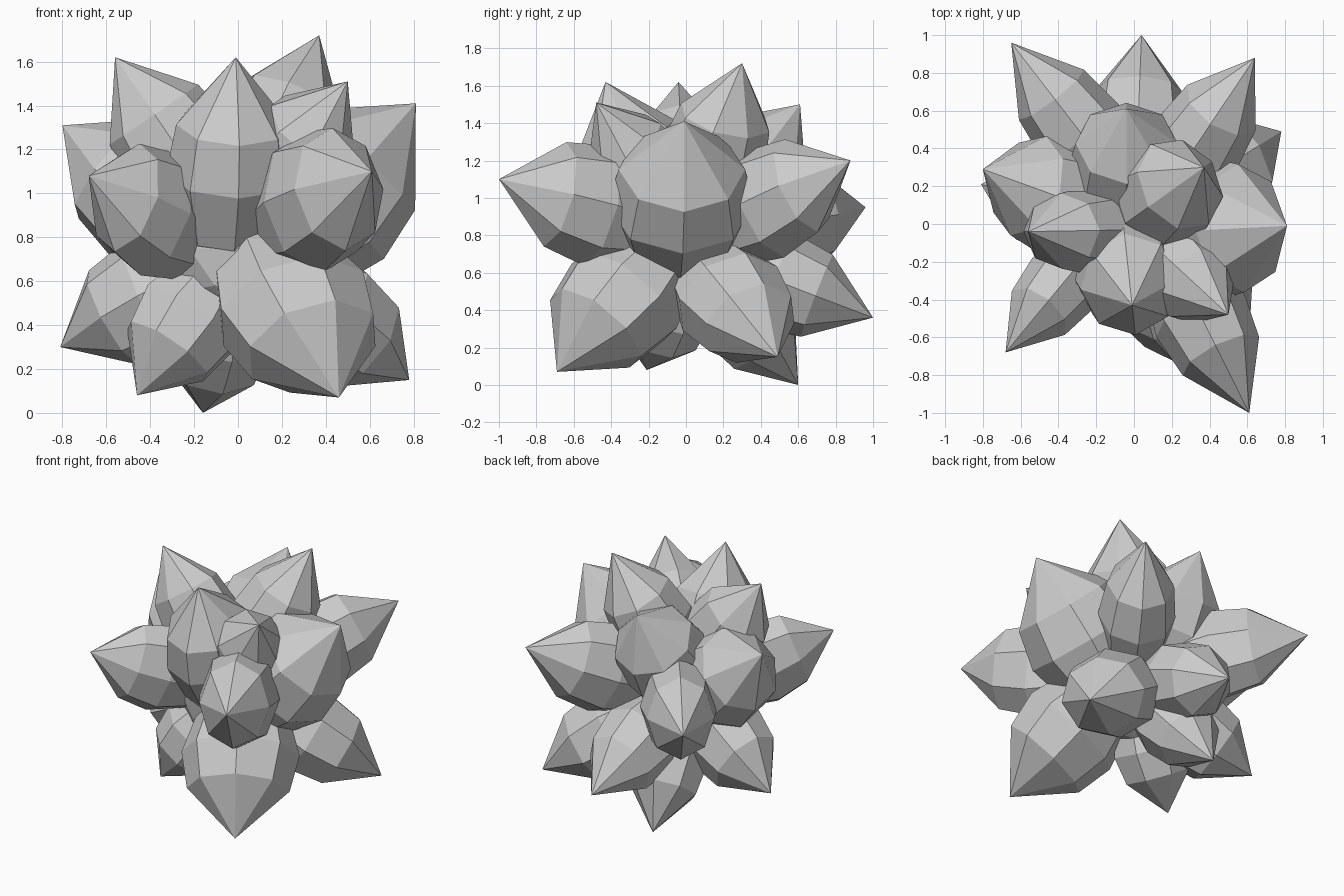
import bpy, bmesh, math
from mathutils import Vector

if "Cube" in bpy.data.objects:
    bpy.data.objects.remove(bpy.data.objects["Cube"])

CORE_Z = 0.75
SIDES = 8
# lathe profile of one crystal: (fraction of length, fraction of radius)
PROFILE = [(0.0, 0.35), (0.22, 0.76), (0.48, 1.0), (0.70, 0.87)]


def crystal(name, tip, width, height, base=(0, 0, CORE_Z)):
    """Eight-sided pointed bud with an oval section, growing from the core to the tip."""
    base, tip = Vector(base), Vector(tip)
    axis = tip - base
    rot = axis.to_track_quat('Z', 'Y')
    bm = bmesh.new()
    rings = []
    for t, f in PROFILE:
        ring = []
        for i in range(SIDES):
            a = 2 * math.pi * i / SIDES + math.pi / 2
            off = Vector((math.cos(a) * width, math.sin(a) * height, 0)) * f
            ring.append(bm.verts.new(base + axis * t + rot @ off))
        rings.append(ring)
    apex = bm.verts.new(tip)
    bm.faces.new(rings[0][::-1])
    for i in range(SIDES):
        j = (i + 1) % SIDES
        for lo, hi in zip(rings, rings[1:]):
            bm.faces.new((lo[i], lo[j], hi[j], hi[i]))
        bm.faces.new((rings[-1][i], rings[-1][j], apex))
    bmesh.ops.recalc_face_normals(bm, faces=bm.faces)
    mesh = bpy.data.meshes.new(name)
    bm.to_mesh(mesh)
    bm.free()
    bpy.context.collection.objects.link(bpy.data.objects.new(name, mesh))


# upper crystals
crystal("crystal_top_right", (0.37, 0.30, 1.72), 0.30, 0.27, (-0.05, 0, 0.75))
crystal("crystal_top_front", (-0.01, -0.43, 1.62), 0.30, 0.33, (-0.05, -0.06, 0.60))
crystal("crystal_top_left", (-0.56, -0.04, 1.62), 0.23, 0.28, (0.03, -0.03, 0.75))
crystal("crystal_top_back", (-0.04, 0.61, 1.50), 0.31, 0.31, (-0.04, 0, 0.70))
crystal("crystal_top_front_right", (0.50, -0.48, 1.51), 0.25, 0.27, (-0.04, 0.02, 0.75))

# middle crystals
crystal("crystal_right", (0.81, -0.01, 1.41), 0.39, 0.38, (0, -0.05, 0.55))
crystal("crystal_left", (-0.80, 0.29, 1.31), 0.32, 0.33, (0, 0, 0.65))
crystal("crystal_front_right", (0.61, -1.0, 1.10), 0.26, 0.33, (0.11, 0, 0.83))
crystal("crystal_front_left", (-0.68, -0.68, 1.08), 0.21, 0.30, (-0.10, 0.02, 0.75))
crystal("crystal_back_right", (0.64, 0.88, 1.20), 0.25, 0.31, (0.05, 0, 0.75))
crystal("crystal_back_left", (-0.65, 0.96, 0.95), 0.25, 0.32, (0.06, 0.04, 0.82))

# lower crystals
crystal("crystal_low_back", (0.04, 1.0, 0.36), 0.27, 0.27)
crystal("crystal_low_left", (-0.81, 0.21, 0.30), 0.27, 0.28)
crystal("crystal_low_right", (0.78, 0.49, 0.15), 0.32, 0.29)
crystal("crystal_low_front", (0.46, -0.69, 0.07), 0.38, 0.34, (0.06, 0, 0.85))
crystal("crystal_low_front_left", (-0.46, -0.21, 0.08), 0.26, 0.26)
crystal("crystal_bottom_back", (-0.16, 0.60, 0.0), 0.26, 0.25)

# hidden centre that joins the crystals
bpy.ops.mesh.primitive_ico_sphere_add(subdivisions=2, radius=0.38, location=(0, 0, CORE_Z))
bpy.context.object.name = "core"
